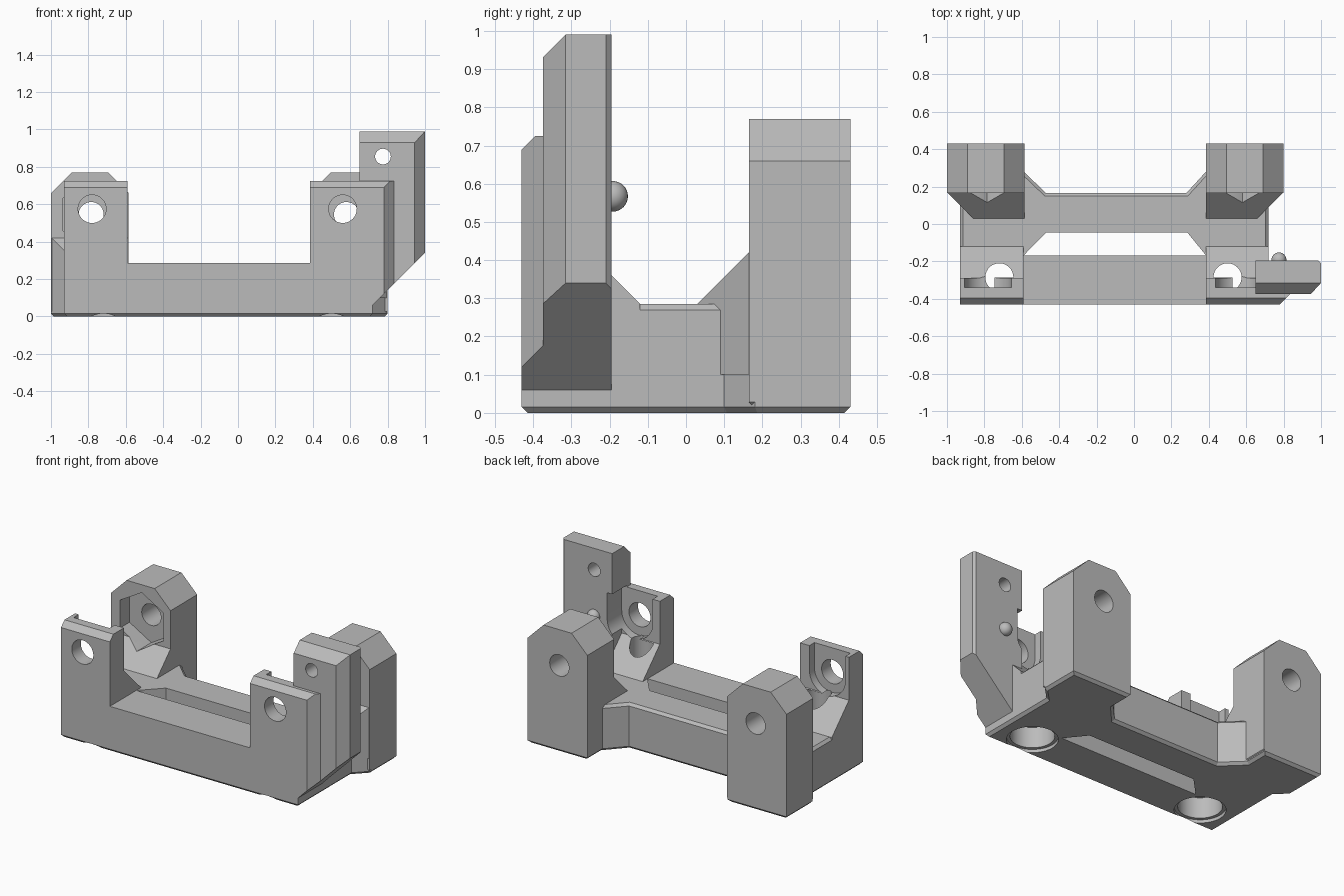
import bpy, bmesh, math
from mathutils import Vector

old = bpy.data.objects.get("Cube")
if old:
    bpy.data.objects.remove(old, do_unlink=True)

grey = bpy.data.materials.new("plain grey")
grey.use_nodes = True
colour = (0.5, 0.5, 0.5, 1)
grey.diffuse_color = colour
grey.node_tree.nodes["Principled BSDF"].inputs["Base Color"].default_value = colour


def link(name, bm):
    bmesh.ops.recalc_face_normals(bm, faces=bm.faces)
    me = bpy.data.meshes.new(name)
    bm.to_mesh(me)
    bm.free()
    me.materials.append(grey)
    ob = bpy.data.objects.new(name, me)
    bpy.context.scene.collection.objects.link(ob)
    return ob


def prism(name, pts, axis, lo, hi, bevel=None, width=0.016):
    """Extrude a closed 2D profile along an axis, from lo to hi."""
    place = {"x": lambda a, b, t: (t, a, b),
             "y": lambda a, b, t: (a, t, b),
             "z": lambda a, b, t: (a, b, t)}[axis]
    bm = bmesh.new()
    face = bm.faces.new([bm.verts.new(place(a, b, lo)) for a, b in pts])
    ext = bmesh.ops.extrude_face_region(bm, geom=[face], use_keep_orig=True)
    verts = [g for g in ext["geom"] if isinstance(g, bmesh.types.BMVert)]
    bmesh.ops.translate(bm, verts=verts, vec=Vector(place(0, 0, hi - lo)))
    bmesh.ops.recalc_face_normals(bm, faces=bm.faces)
    if bevel:
        edges = [e for e in bm.edges if bevel(e)]
        bmesh.ops.bevel(bm, geom=edges, offset=width, segments=1,
                        affect="EDGES", profile=0.5)
    return link(name, bm)


def disc(x, y, r, n=40, turn=0.0):
    return [(x + r * math.cos(turn + math.tau * i / n),
             y + r * math.sin(turn + math.tau * i / n)) for i in range(n)]


cutters = []


def cutter(*args):
    ob = prism("cutter", *args)
    ob.hide_render = True
    cutters.append(ob)
    return ob


def cut(ob, tools):
    for tool in tools:
        mod = ob.modifiers.new("cut", "BOOLEAN")
        mod.operation = "DIFFERENCE"
        mod.solver = "EXACT"
        mod.object = tool
    bpy.context.view_layer.update()
    graph = bpy.context.evaluated_depsgraph_get()
    me = bpy.data.meshes.new_from_object(ob.evaluated_get(graph))
    ob.modifiers.clear()
    ob.data = me


# Shared cutters: screw holes, counterbores, bearing slots, shaft holes
screw_holes, shaft_holes = [], []
for x in (-0.72, 0.5):
    screw_holes += [cutter(disc(x, -0.285, 0.075), "z", -0.1, 0.45),
                    cutter(disc(x, -0.285, 0.125), "z", -0.1, 0.15),
                    cutter(disc(x, -0.285, 0.145), "z", -0.1, 0.02)]
for x in (-0.78, 0.56):
    r = 0.125
    arc = [(x + r * math.cos(a), 0.57 + r * math.sin(a))
           for a in [math.pi + math.pi * i / 20 for i in range(21)]]
    slot = arc + [(x + r, 0.735), (x - r, 0.735)]
    shaft_holes += [cutter(slot, "y", -0.34, -0.1),
                    cutter(disc(x, 0.575, 0.075), "y", -0.5, -0.1)]
undercut = cutter([(0.56, -0.1), (1.16, 0.5), (1.16, -0.1)], "y", -0.6, 0.0)

# Base frame with a flared rear bar and an open slot
outline = [(-0.93, -0.43), (0.72, -0.43), (0.72, 0.1), (0.8, 0.18), (0.8, 0.43),
           (0.385, 0.43), (0.385, 0.28), (0.28, 0.165), (-0.47, 0.165),
           (-0.59, 0.28), (-0.59, 0.43), (-1, 0.43), (-1, 0.17), (-0.93, 0.1)]


def base_rim(e):
    a, b = (v.co for v in e.verts)
    bottom = max(a.z, b.z) < 0.01
    top = min(a.z, b.z) > 0.28 and max(a.y, b.y) > -0.2
    return bottom or top


base = prism("base_frame", outline, "z", 0, 0.285, base_rim)
opening = cutter([(-0.59, -0.168), (-0.47, -0.045), (0.285, -0.045),
                  (0.385, -0.168)], "z", -0.1, 0.4)
cut(base, [opening] + screw_holes)

# Front posts with a sloped foot
post = [(-0.43, 0.02), (-0.43, 0.69), (-0.395, 0.725), (-0.29, 0.725),
        (-0.29, 0.455), (-0.12, 0.285), (-0.12, 0.1), (-0.16, 0.02)]
for side, x0, x1 in (("right", -0.93, -0.59), ("left", 0.385, 0.72)):
    ob = prism("front_post_" + side, post, "x", x0, x1)
    cut(ob, shaft_holes + screw_holes)

# Angled outer edge of the left front post
edge = prism("post_outer_edge", [(0.715, -0.43), (0.78, -0.43), (0.84, -0.37),
                                 (0.84, -0.29), (0.715, -0.29)], "z", 0.05, 0.725)
lip = cutter([(-0.45, 0.67), (-0.45, 0.75), (-0.37, 0.75)], "x", 0.6, 1.1)
cut(edge, [undercut, lip])

# Side ear with a 45 degree underside, a small hole and a locating ball
ear = prism("side_ear", [(0.65, -0.375), (0.945, -0.375), (1, -0.315), (1, -0.21),
                         (0.985, -0.195), (0.65, -0.195)], "z", 0.05, 0.99)
ear_top = cutter([(-0.395, 0.91), (-0.395, 1.01), (-0.295, 1.01)], "x", 0.5, 1.1)
ear_hole = cutter(disc(0.775, 0.855, 0.042, 32), "y", -0.5, 0)
cut(ear, [undercut, ear_top, ear_hole] + shaft_holes)

bm = bmesh.new()
bmesh.ops.create_uvsphere(bm, u_segments=24, v_segments=16, radius=0.04)
bmesh.ops.translate(bm, verts=bm.verts, vec=Vector((0.775, -0.192, 0.567)))
ball = link("locating_ball", bm)

# Rear towers with clipped tops, nut pockets and sloped gussets
gusset = [(0.03, 0.285), (0.165, 0.42), (0.2, 0.42), (0.2, 0.1), (0.03, 0.1)]
for side, x0, x1, hx, out in (("right", -1, -0.585, -0.785, -1),
                              ("left", 0.385, 0.8, 0.58, 1)):
    shape = [(x0, 0.012), (x1, 0.012), (x1, 0.66), (x1 - 0.11, 0.77),
             (x0 + 0.11, 0.77), (x0, 0.66)]
    tower = prism("rear_tower_" + side, shape, "y", 0.165, 0.43,
                  lambda e: max(v.co.z for v in e.verts) < 0.02)
    pocket = cutter(disc(hx, 0.545, 0.175, 6, math.pi / 6), "y", -0.05, 0.26)
    bore = cutter(disc(hx, 0.545, 0.067), "y", -0.05, 0.6)
    cut(tower, [pocket, bore])
    foot = prism("tower_gusset_" + side, gusset, "x", x0, x1)
    xo = x0 if out < 0 else x1
    corner = cutter([(xo, 0.17), (xo - out * 0.2, -0.03), (xo + out * 0.1, -0.03),
                     (xo + out * 0.1, 0.17)], "z", 0, 0.6)
    cut(foot, [corner, pocket])

for ob in cutters:
    bpy.data.objects.remove(ob, do_unlink=True)

# Smooth the round surfaces, keep the machined edges sharp
bpy.ops.object.select_all(action="DESELECT")
for ob in bpy.context.scene.objects:
    if ob.type == "MESH":
        ob.select_set(True)
        bpy.context.view_layer.objects.active = ob
bpy.ops.object.shade_smooth_by_angle(angle=math.radians(30))
